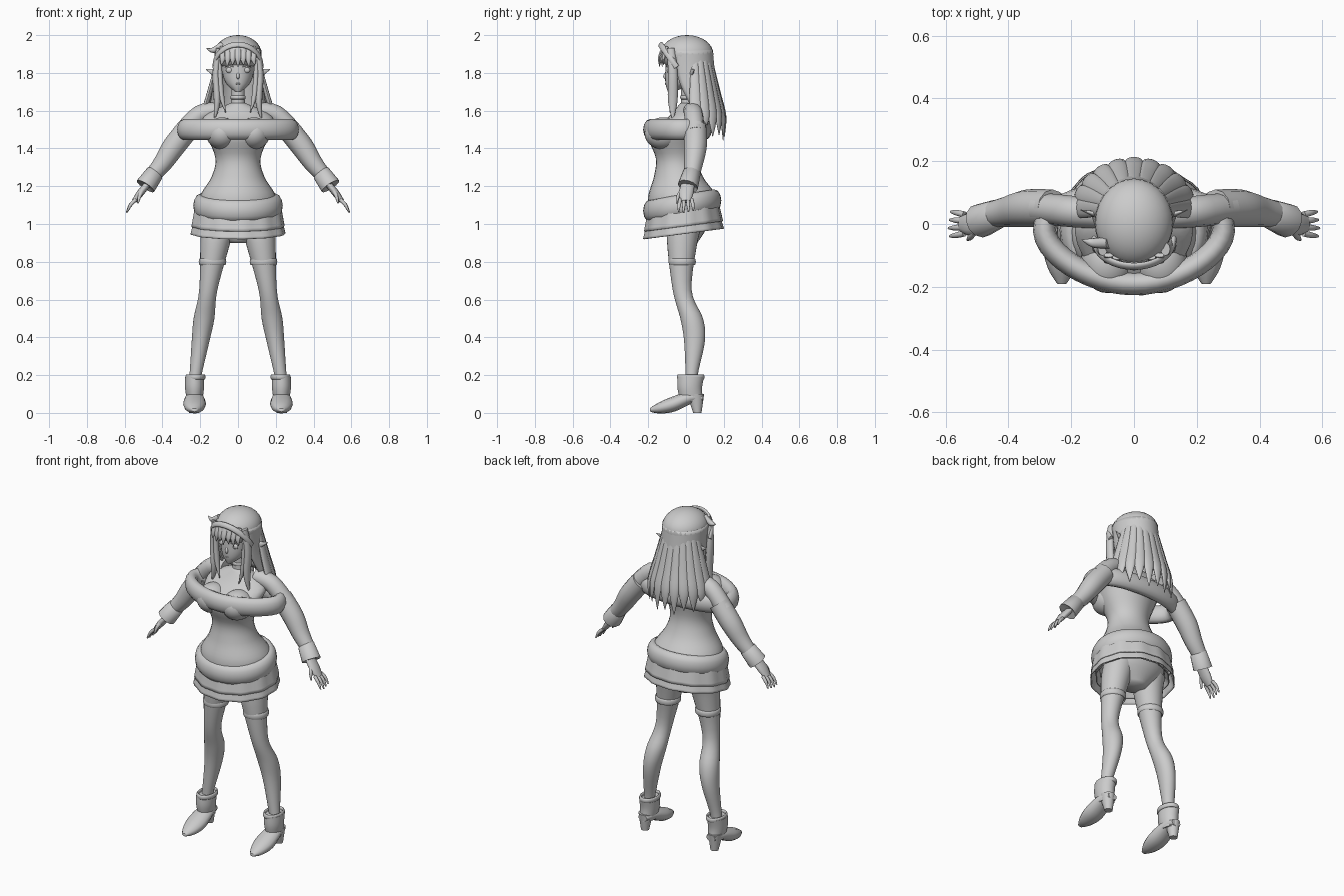
import bpy
import bmesh
from math import sin, cos, pi, radians
from mathutils import Vector

old = bpy.data.objects.get("Cube")
if old:
    bpy.data.objects.remove(old)

grey = (.6, .6, .6, 1)
clay = bpy.data.materials.new("plain_grey")
clay.use_nodes = True
clay.diffuse_color = grey
clay.node_tree.nodes["Principled BSDF"].inputs["Base Color"].default_value = grey


def flow(keys, steps):
    """Run a smooth curve through the keys, which carry places and sizes."""
    last = len(keys) - 1
    result = []
    for i in range(last):
        a, b, c, d = (Vector(keys[min(max(k, 0), last)]) for k in (i - 1, i, i + 1, i + 2))
        speed = (c - a) / 2
        leave = (d - b) / 2
        for step in range(steps):
            t = step / steps
            ease = t * t * (3 - t - t)
            result.append(b.lerp(c, ease) + speed * t * (1 - t) ** 2 - leave * t * t * (1 - t))
    return result + [Vector(keys[last])]


def finish(obj):
    """Give an object its material and smooth shading."""
    obj.data.materials.append(clay)
    bpy.ops.object.select_all(action='DESELECT')
    obj.select_set(True)
    bpy.context.view_layer.objects.active = obj
    bpy.ops.object.shade_smooth_by_angle(angle=radians(60))
    return obj


def skin(name, rings, around=True, caps=True, loop=False):
    """Bridge equal rings of points into one surface."""
    bm = bmesh.new()
    rows = [[bm.verts.new(point) for point in ring] for ring in rings]
    count = len(rows[0])
    following = rows[1:] + (rows[:1] if loop else [])
    for low, high in zip(rows, following):
        for i in range(count if around else count - 1):
            j = (i + 1) % count
            bm.faces.new((low[i], low[j], high[j], high[i]))
    if caps:
        bm.faces.new(rows[0])
        bm.faces.new(rows[-1])
    bmesh.ops.recalc_face_normals(bm, faces=bm.faces)
    mesh = bpy.data.meshes.new(name)
    bm.to_mesh(mesh)
    bm.free()
    obj = bpy.data.objects.new(name, mesh)
    bpy.context.collection.objects.link(obj)
    return finish(obj)


def stack(name, keys, x=0, splay=0, side=1, tilt=0, arc=(0, 360), pleat=0, steps=5, caps=True):
    """Stack ellipses; a key is height, half width, centre y, half depth."""
    around = arc[1] - arc[0] == 360
    count = 60 if pleat else 28
    rings = []
    for z, width, y, depth in flow(keys, steps):
        ring = []
        for i in range(count):
            a = radians(arc[0] + (arc[1] - arc[0]) * i / (count if around else count - 1))
            swell = 1 + pleat * sin(a * 12)
            back = y + depth * swell * sin(a)
            ring.append((side * (x + splay * z + width * swell * cos(a)), back, z + tilt * back))
        rings.append(ring)
    return skin(name, rings, around=around, caps=caps and around)


def tube(name, keys, flat=1, up=(0, 1, 0), side=1, loop=False, steps=4, count=12):
    """Sweep an ellipse along keys of x, y, z and radius; flat scales it along up."""
    path = flow(keys, steps)
    points = [Vector((side * p[0], p[1], p[2])) for p in path]
    rings = []
    for i, point in enumerate(points):
        after = points[(i + 1) % len(points)] if loop else points[min(i + 1, len(points) - 1)]
        before = points[i - 1] if loop else points[max(i - 1, 0)]
        along = (after - before).normalized()
        across = along.cross(Vector(up)).normalized()
        rise = across.cross(along) * flat
        angles = [2 * pi * k / count for k in range(count)]
        rings.append([point + (across * cos(a) + rise * sin(a)) * path[i][3] for a in angles])
    return skin(name, rings, caps=not loop, loop=loop)


def hoop(name, centre, width, depth, radius, flat, tilt=0, skew=0, side=1):
    """Make a rounded ring of cloth about the upright axis."""
    x, y, z = centre
    keys = []
    for i in range(40):
        a = 2 * pi * i / 40
        back = y + depth * sin(a)
        keys.append((x + width * cos(a) * (1 + skew * sin(a)), back, z + tilt * back, radius))
    return tube(name, keys, flat, up=(0, 0, 1), side=side, loop=True, steps=1)


def ball(name, centre, size):
    """Make a stretched sphere."""
    bpy.ops.mesh.primitive_uv_sphere_add(segments=28, ring_count=16, location=centre)
    obj = bpy.context.object
    obj.name = name
    obj.scale = size
    return finish(obj)


# Body and sweater
stack("sweater_body", [(1.64, .04, .01, .04), (1.57, .18, 0, .09), (1.48, .17, -.06, .14),
                       (1.35, .12, -.05, .11), (1.25, .14, -.04, .13),
                       (1.15, .2, -.02, .18), (1.07, .2, -.02, .18)])
hoop("sweater_hem", (0, -.02, 1.1), .2, .17, .037, 1.6, tilt=.16)
hoop("collar_roll", (0, -.045, 1.5), .28, .145, .037, 1.5, skew=.2)
stack("hips", [(1.1, .18, 0, .13), (1, .18, 0, .12), (.9, .06, 0, .06)])
stack("neck", [(1.6, .05, .01, .04), (1.65, .036, .01, .036), (1.75, .036, .01, .036)])
hoop("choker", (0, .01, 1.67), .036, .036, .005, 2)

# Skirt tiers, each flaring and pleated
for tier, top, bottom, flare in (("upper", 1.1, .99, .245), ("lower", 1.03, .95, .25),
                                 ("inner", 1, .97, .22)):
    skirt = stack("skirt_" + tier, [(top, flare - .02, -.015, flare - .06),
                                    (bottom, flare, -.013, flare - .037)],
                  tilt=.13, pleat=.014, caps=False)
    skirt.modifiers.new("cloth", 'SOLIDIFY').thickness = .006

for side, tag in ((1, "left_"), (-1, "right_")):
    ball(tag + "bust", (side * .085, -.12, 1.48), (.085, .1, .085))

    # Leg and stocking
    stack(tag + "leg", [(1, .09, 0, .09), (.9, .079, -.02, .08), (.65, .048, -.02, .05),
                        (.5, .055, .03, .06), (.38, .047, .045, .055), (.2, .032, .03, .032),
                        (.1, .03, .03, .03)], x=.255, splay=-.15, side=side)
    hoop(tag + "stocking_band", (.135, -.02, .8), .067, .066, .006, 3, side=side)

    # Boot
    stack(tag + "boot_shaft", [(.19, .05, .025, .07), (.13, .05, .02, .065), (.06, .04, .03, .06)],
          x=.23, side=side)
    hoop(tag + "boot_rim", (.225, .025, .19), .046, .066, .007, 2, side=side)
    tube(tag + "boot_foot", [(.23, .09, .08, .03), (.23, .02, .08, .05), (.23, -.07, .045, .06),
                             (.23, -.14, .025, .045), (.23, -.19, .015, .015)],
         flat=.65, up=(0, 0, 1), side=side)
    stack(tag + "boot_heel", [(0, .023, .06, .022), (.1, .04, .05, .046)], x=.235, side=side)

    # Arm and sleeve
    tube(tag + "shoulder", [(.1, .03, 1.6, .045), (.2, .04, 1.58, .05), (.3, .05, 1.48, .05)],
         side=side)
    tube(tag + "sleeve", [(.26, .05, 1.51, .06), (.34, .05, 1.41, .06), (.4, .04, 1.32, .05),
                          (.46, .03, 1.25, .04)], side=side)
    tube(tag + "cuff", [(.43, .03, 1.28, .03), (.44, .03, 1.27, .048), (.49, .01, 1.2, .055),
                        (.48, .01, 1.21, .03)], side=side, steps=1)

    # Hand
    tube(tag + "palm", [(.48, .01, 1.21, .018), (.52, 0, 1.16, .019), (.55, 0, 1.12, .013)],
         flat=2, side=side)
    for i, finger in enumerate(("index", "middle", "ring", "little")):
        y = (i - 1.5) * .02
        reach = 1 - .07 * abs(i - 1)
        tube(tag + finger + "_finger", [(.54, y, 1.13, .01),
                                        (.54 + .03 * reach, y * 1.2, 1.13 - .03 * reach, .009),
                                        (.54 + .05 * reach, y * 1.3, 1.13 - .07 * reach, .004)],
             side=side)
    tube(tag + "thumb", [(.5, -.01, 1.19, .012), (.52, -.04, 1.15, .01), (.53, -.05, 1.11, .004)],
         side=side)

    # Ear, eye and framing locks
    tube(tag + "ear", [(.08, .02, 1.79, .026), (.12, .03, 1.8, .02), (.17, .045, 1.82, .002)],
         flat=.5, side=side)
    ball(tag + "eye", (side * .045, -.092, 1.815), (.02, .01, .015))
    tube(tag + "eyelid", [(.02, -.107, 1.83, .002), (.045, -.1, 1.84, .004),
                          (.07, -.08, 1.83, .002)], side=side)
    tube(tag + "outer_lock", [(.1, -.08, 1.93, .015), (.117, -.07, 1.8, .018),
                              (.11, -.07, 1.65, .018), (.125, -.07, 1.55, .002)],
         flat=1.4, side=side)
    tube(tag + "inner_lock", [(.1, -.08, 1.9, .01), (.09, -.075, 1.7, .015),
                              (.065, -.085, 1.59, .002)], flat=1.2, side=side)

# Head
stack("face", [(1.7, .014, -.08, .016), (1.74, .06, -.04, .068), (1.8, .083, -.015, .095),
               (1.9, .09, 0, .1), (1.96, .05, 0, .06)])
tube("nose", [(0, -.1, 1.81, .004), (0, -.112, 1.78, .009), (0, -.1, 1.77, .004)])
tube("mouth", [(-.02, -.1, 1.745, .002), (0, -.108, 1.742, .004), (.02, -.1, 1.745, .002)])

# Hair crown, back shell and hanging locks
ball("hair_crown", (0, .005, 1.9), (.125, .14, .1))
shell = stack("hair_shell", [(1.92, .124, .005, .137), (1.75, .13, .03, .13),
                             (1.57, .16, .1, .09)], arc=(-30, 210))
shell.modifiers.new("hair", 'SOLIDIFY').thickness = .012
for i in range(11):
    turn = radians(4 + 17.2 * i)
    c, s = cos(turn), sin(turn)
    tip = 1.5 - .06 * s + .02 * (i % 2)
    lock = [(spread * c, .04 + .86 * spread * s, z, radius) for z, spread, radius in
            ((1.9, .1, .016), (1.7, .15, .03), (1.57, .187, .028), (tip, .19, .002))]
    tube("back_lock_" + str(i), lock, flat=.45, up=(c, s, 0))

# Bangs, headband and stray curl
for i in range(-3, 4):
    x = i * .027
    inset = abs(i) * .007
    tube("bang_" + str(i + 4), [(x, inset - .12, 1.94, .015), (x, inset - .14, 1.88, .016),
                                (x * 1.1, inset - .14, 1.83 + .01 * (i % 2), .001)], flat=.5)
band = []
for i in range(13):
    a = pi * i / 12
    band.append((.127 * cos(a), -.05 - .085 * sin(a), 1.83 + .12 * sin(a), .009))
tube("headband", band, flat=1.8, up=(0, .5, .8))
tube("stray_curl", [(-.08, -.06, 1.95, .018), (-.13, -.06, 1.92, .015), (-.167, -.05, 1.93, .001)])
